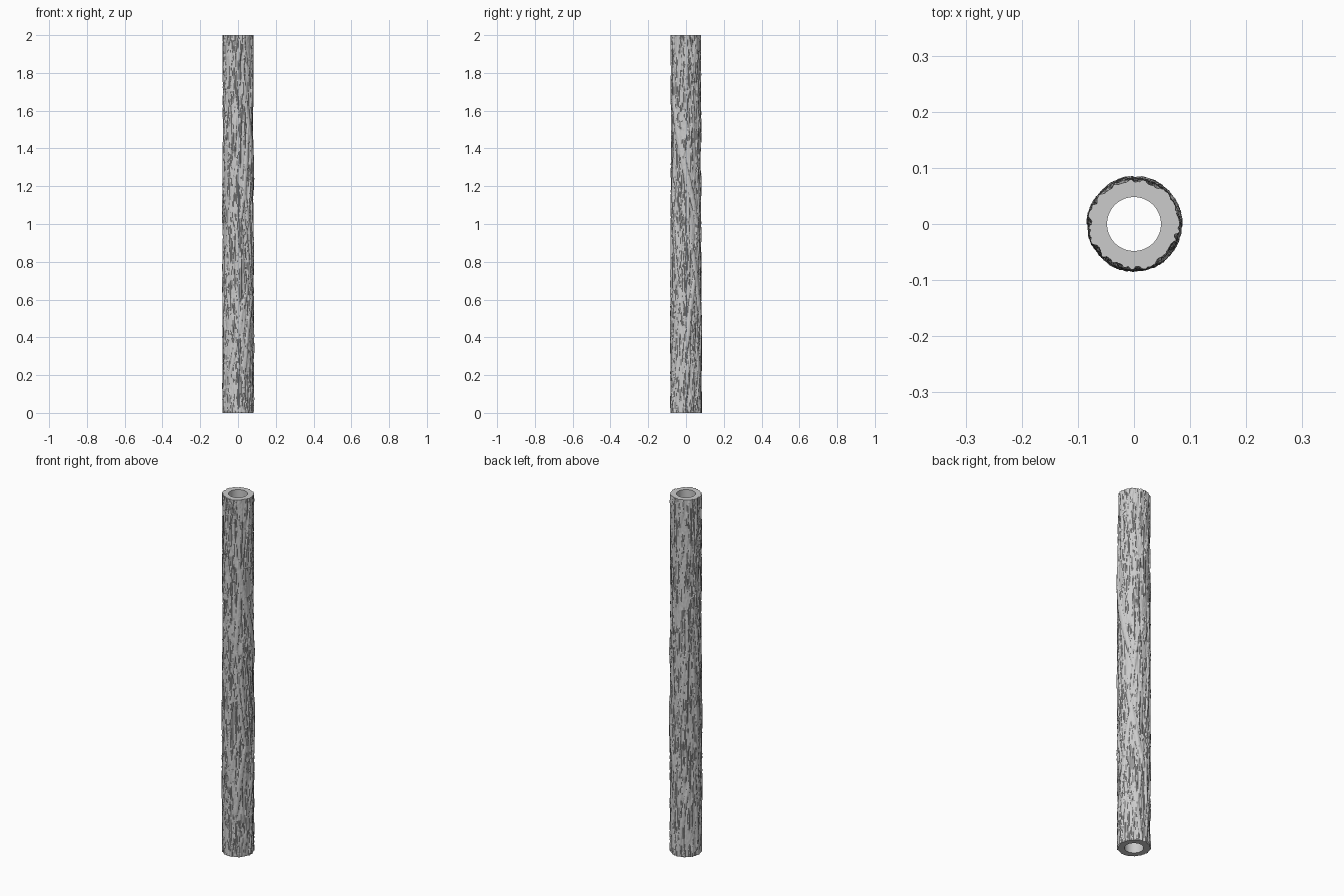
import bpy, bmesh, math, random
from mathutils import Vector, noise

cube = bpy.data.objects.get("Cube")
if cube:
    bpy.data.objects.remove(cube, do_unlink=True)

random.seed(7)
SIDES, RINGS, HEIGHT = 180, 400, 2.0
BORE = 0.048

bark_grey = bpy.data.materials.new("bark_grey")
bark_grey.use_nodes = True
colour = (0.6, 0.6, 0.6, 1)
bark_grey.diffuse_color = colour
bark_grey.node_tree.nodes["Principled BSDF"].inputs["Base Color"].default_value = colour

# Strands: start angle (degrees), start z, end z, turn (radians per unit), half width, height
strands = [
    (55, 0.95, 1.75, -2.9, 0.22, 0.009),
    (-145, 0.1, 0.75, 3.0, 0.17, 0.007),
    (-75, 0.15, 0.7, 1.9, 0.17, 0.007),
    (-20, 0.2, 0.85, 2.0, 0.17, 0.008),
    (100, 0.35, 0.95, -2.6, 0.2, 0.008),
    (-85, 0.95, 1.65, 1.3, 0.17, 0.007),
]
for i in range(64):
    start = random.uniform(-0.4, 1.85)
    turn = random.choice((-1, 1)) * random.uniform(0.2, 2.4)
    strands.append((random.uniform(0, 360), start, start + random.uniform(0.35, 0.9),
                    turn, random.uniform(0.07, 0.14), random.uniform(0.004, 0.0075)))


def strand_height(strand, angle, z):
    """Rounded section of a creeping strand that thins towards both ends."""
    first, low, high, turn, width, height = strand
    t = (z - low) / (high - low)
    centre = math.radians(first) + turn * (z - low) + 0.06 * math.sin(9 * z + first)
    d = (angle - centre + math.pi) % (2 * math.pi) - math.pi
    width *= math.sin(math.pi * t) ** 0.4
    if abs(d) >= width:
        return 0.0
    return height * math.sqrt(1 - (d / width) ** 2) * min(1, 5 * t, 5 * (1 - t))


def bark_radius(angle, z, active):
    c, s = math.cos(angle), math.sin(angle)
    # long vertical fissures, with finer chips across them
    long_grain = noise.noise(Vector((c * 7, s * 7, z * 7)))
    fine_grain = noise.noise(Vector((c * 15, s * 15, z * 16 + 5)))
    chips = noise.noise(Vector((c * 16, s * 16, z * 60)))
    furrow = 0.0045 * max(-1, min(1, 3.5 * long_grain)) + 0.002 * fine_grain
    lift = max([strand_height(k, angle, z) for k in active], default=0)
    base = 0.0785 - 0.0015 * z
    return min(0.0895, base + max(furrow, lift + 0.0015 * fine_grain) + 0.001 * chips)


def ring(bm, z, radii):
    verts = []
    for i, r in enumerate(radii):
        a = 2 * math.pi * i / SIDES
        verts.append(bm.verts.new((r * math.cos(a), r * math.sin(a), z)))
    return verts


def bridge(bm, lower, upper):
    for i in range(SIDES):
        j = (i + 1) % SIDES
        bm.faces.new((lower[i], lower[j], upper[j], upper[i]))


# Hollow trunk: rough bark outside, flat ends, smooth bore
bm = bmesh.new()
loops = [ring(bm, 0, [BORE] * SIDES)]
for k in range(RINGS + 1):
    z = HEIGHT * k / RINGS
    active = [s for s in strands if s[1] < z < s[2]]
    loops.append(ring(bm, z, [bark_radius(2 * math.pi * i / SIDES, z, active)
                              for i in range(SIDES)]))
loops.append(ring(bm, HEIGHT, [BORE] * SIDES))
for lower, upper in zip(loops, loops[1:] + loops[:1]):
    bridge(bm, lower, upper)
bmesh.ops.recalc_face_normals(bm, faces=bm.faces)

mesh = bpy.data.meshes.new("bark_tube")
bm.to_mesh(mesh)
bm.free()
mesh.materials.append(bark_grey)
tube = bpy.data.objects.new("bark_tube", mesh)
bpy.context.collection.objects.link(tube)
bpy.context.view_layer.objects.active = tube
tube.select_set(True)
bpy.ops.object.shade_smooth_by_angle(angle=math.radians(30))
